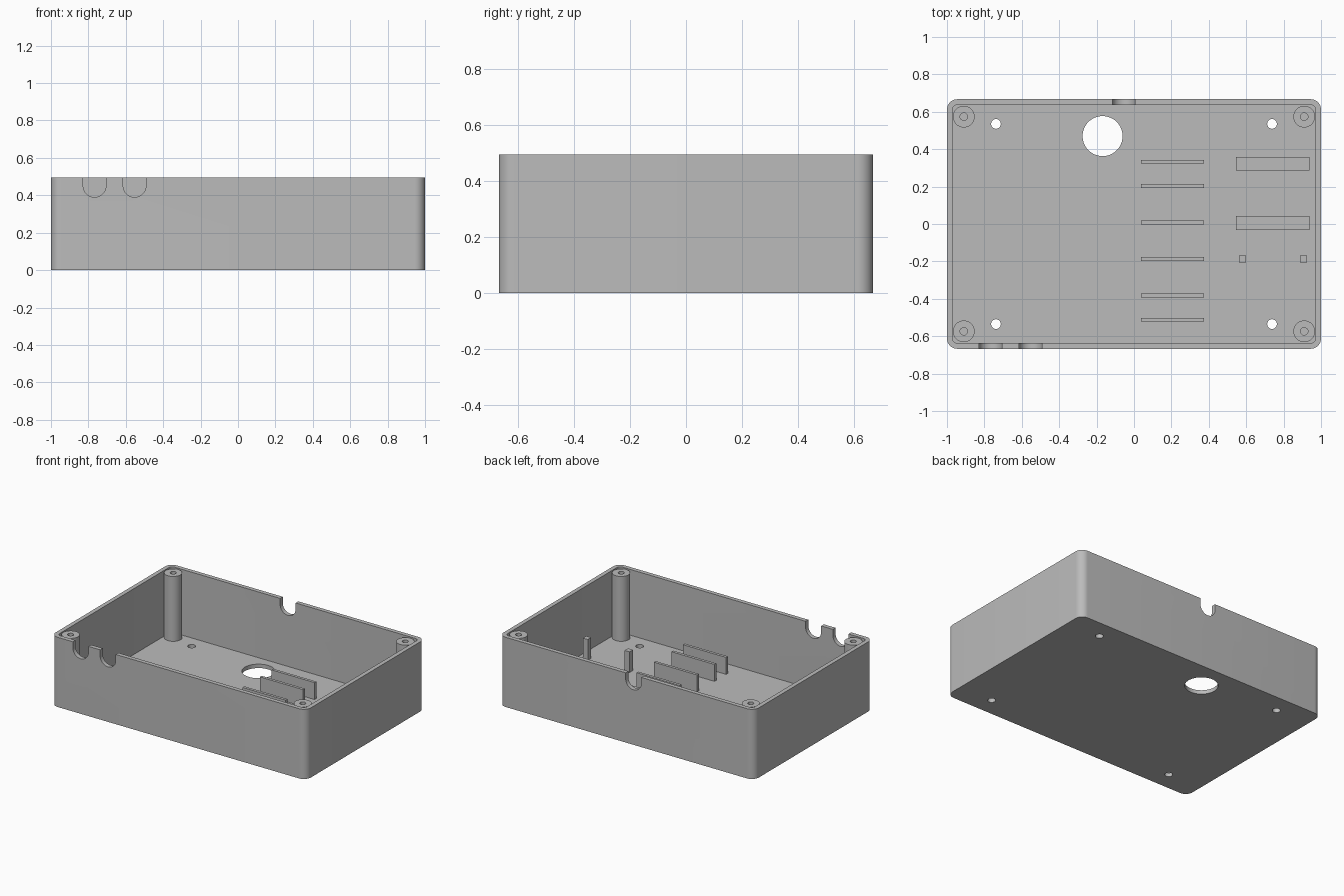
import bpy, bmesh
from math import pi, sin, cos

if "Cube" in bpy.data.objects:
    bpy.data.objects.remove(bpy.data.objects["Cube"])

grey = bpy.data.materials.new("plain grey")
grey.use_nodes = True
COLOUR = (0.5, 0.5, 0.5, 1)
grey.diffuse_color = COLOUR
grey.node_tree.nodes["Principled BSDF"].inputs["Base Color"].default_value = COLOUR

HX, HY, H = 1.0, 0.667, 0.494      # half sizes and height of the case
WALL, FLOOR = 0.03, 0.028
ROOT = FLOOR - 0.008               # interior parts sink slightly into the floor


def arc(cx, cy, r, start, end, n):
    return [(cx + r * cos(start + (end - start) * i / n),
             cy + r * sin(start + (end - start) * i / n)) for i in range(n + 1)]


def circle(cx, cy, r, n=48):
    return arc(cx, cy, r, 0, 2 * pi, n)[:-1]


def rect(x0, x1, y0, y1):
    return [(x0, y0), (x1, y0), (x1, y1), (x0, y1)]


def rounded(hx, hy, r, n=10):
    pts = []
    for k, (sx, sy) in enumerate([(1, 1), (-1, 1), (-1, -1), (1, -1)]):
        pts += arc(sx * (hx - r), sy * (hy - r), r, k * pi / 2, (k + 1) * pi / 2, n)
    return pts


def prisms(name, outlines, lo, hi, upright=False):
    """Extrude outlines along z, or along y when upright (outline in x and z)."""
    bm = bmesh.new()
    for pts in outlines:
        place = (lambda p: (p[0], lo, p[1])) if upright else (lambda p: (p[0], p[1], lo))
        face = bm.faces.new([bm.verts.new(place(p)) for p in pts])
        out = bmesh.ops.extrude_face_region(bm, geom=[face])["geom"]
        move = (0, hi - lo, 0) if upright else (0, 0, hi - lo)
        bmesh.ops.translate(bm, vec=move, verts=[v for v in out if isinstance(v, bmesh.types.BMVert)])
    bmesh.ops.recalc_face_normals(bm, faces=bm.faces)
    mesh = bpy.data.meshes.new(name)
    bm.to_mesh(mesh)
    bm.free()
    mesh.materials.append(grey)
    obj = bpy.data.objects.new(name, mesh)
    bpy.context.collection.objects.link(obj)
    return obj


def select(obj):
    bpy.ops.object.select_all(action='DESELECT')
    obj.select_set(True)
    bpy.context.view_layer.objects.active = obj


def cut(obj, cutter):
    cutter.hide_render = True
    mod = obj.modifiers.new("cut", 'BOOLEAN')
    mod.operation, mod.solver, mod.object = 'DIFFERENCE', 'EXACT', cutter
    select(obj)
    bpy.ops.object.modifier_apply(modifier=mod.name)
    bpy.data.objects.remove(cutter)


def smooth(obj):
    select(obj)
    bpy.ops.object.shade_smooth_by_angle(angle=pi / 6)


def slot(x, r=0.061):
    """U-shaped cable notch, open at the rim."""
    return arc(x, H - 0.104 + r, r, pi, 2 * pi, 20) + [(x + r, H + 0.1), (x - r, H + 0.1)]


corners = [(sx, sy) for sx in (-1, 1) for sy in (-1, 1)]

# Open case with rounded corners
case = prisms("case", [rounded(HX, HY, 0.055)], 0, H)
cut(case, prisms("cavity", [rounded(HX - WALL, HY - WALL, 0.025, 6)], FLOOR, H + 0.1))

# Cable notches in the front and back walls
cut(case, prisms("front_slots", [slot(-0.767), slot(-0.553)], -HY - 0.1, -HY + 0.1, True))
cut(case, prisms("back_slot", [slot(-0.055)], HY - 0.1, HY + 0.1, True))

# Mounting holes and the large outlet through the floor
holes = [circle(sx * 0.738, sy * 0.535, 0.026, 24) for sx, sy in corners]
holes.append(circle(-0.168, 0.47, 0.107, 64))
cut(case, prisms("floor_holes", holes, -0.1, 0.1))
smooth(case)

# Corner screw posts
for sx, sy in corners:
    side = "left" if sx > 0 else "right"
    end = "back" if sy > 0 else "front"
    x, y = sx * 0.91, sy * 0.574
    post = prisms(f"{end}_{side}_screw_post", [circle(x, y, 0.058)], ROOT, H - 0.006)
    cut(post, prisms("bore", [circle(x, y, 0.02, 24)], 0.15, H + 0.1))
    smooth(post)

# Upright divider ribs
for i, y in enumerate((-0.512, -0.382, -0.187, 0.008, 0.203, 0.333)):
    prisms(f"divider_rib_{i + 1}", [rect(0.037, 0.375, y - 0.01, y + 0.01)], ROOT, 0.148)

# Low support pads
for name, y in (("front", 0.005), ("back", 0.322)):
    prisms(f"{name}_support_pad", [rect(0.545, 0.938, y - 0.037, y + 0.037)], ROOT, 0.05)

# Square locating pegs
for name, x in (("inner", 0.58), ("outer", 0.907)):
    prisms(f"{name}_peg", [rect(x - 0.019, x + 0.019, -0.206, -0.168)], ROOT, 0.175)
